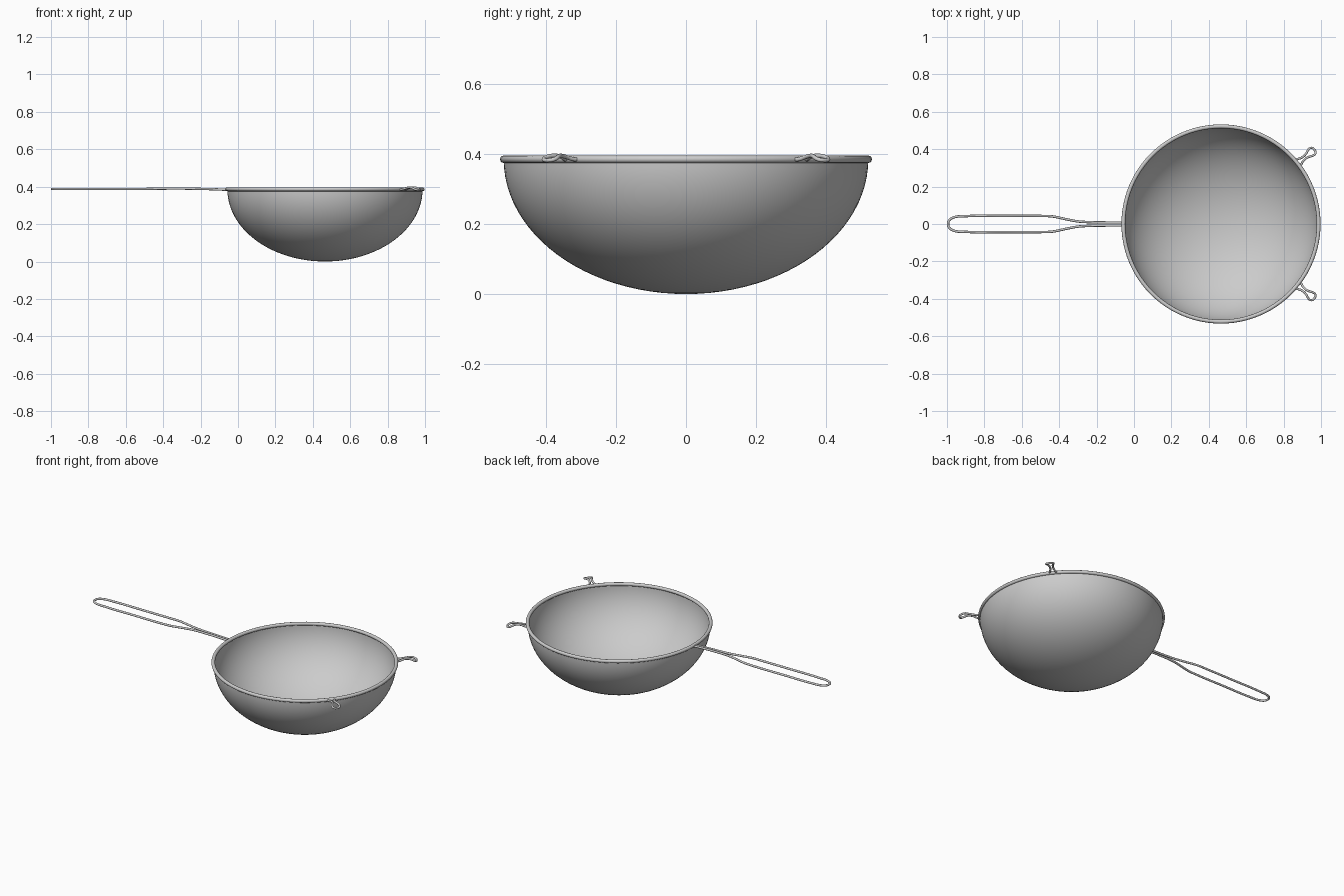
import bpy, bmesh
from math import sin, cos, pi, radians

if "Cube" in bpy.data.objects:
    bpy.data.objects.remove(bpy.data.objects["Cube"])

CX, RIM_Z, RIM_R = 0.465, 0.386, 0.522


def finish(bm, name):
    bmesh.ops.recalc_face_normals(bm, faces=bm.faces)
    me = bpy.data.meshes.new(name)
    bm.to_mesh(me)
    bm.free()
    ob = bpy.data.objects.new(name, me)
    bpy.context.collection.objects.link(ob)
    for p in me.polygons:
        p.use_smooth = True
    return ob


def wire(name, pts, radius, cyclic=False):
    """Smooth round wire through the given points, converted to mesh."""
    cu = bpy.data.curves.new(name, 'CURVE')
    cu.dimensions = '3D'
    cu.bevel_depth = radius
    cu.bevel_resolution = 3
    cu.resolution_u = 6
    cu.use_fill_caps = True
    sp = cu.splines.new('BEZIER')
    sp.bezier_points.add(len(pts) - 1)
    for bp, p in zip(sp.bezier_points, pts):
        bp.co = p
        bp.handle_left_type = bp.handle_right_type = 'AUTO'
    sp.use_cyclic_u = cyclic
    ob = bpy.data.objects.new(name, cu)
    bpy.context.collection.objects.link(ob)
    bpy.ops.object.select_all(action='DESELECT')
    ob.select_set(True)
    bpy.context.view_layer.objects.active = ob
    bpy.ops.object.convert(target='MESH')
    ob = bpy.context.object
    bpy.ops.object.shade_smooth_by_angle(angle=radians(50))
    return ob


# mesh bowl: half-ellipse profile spun round the bowl axis
bm = bmesh.new()
N, SEG = 24, 96
prof = [bm.verts.new((CX + RIM_R * sin(i / N * pi / 2), 0,
                      RIM_Z * (1 - cos(i / N * pi / 2)))) for i in range(N + 1)]
edges = [bm.edges.new(prof[i:i + 2]) for i in range(N)]
bmesh.ops.spin(bm, geom=prof + edges, cent=(CX, 0, 0), axis=(0, 0, 1),
               angle=2 * pi, steps=SEG)
bmesh.ops.remove_doubles(bm, verts=bm.verts, dist=1e-4)
finish(bm, "bowl")

# rolled rim
bpy.ops.mesh.primitive_torus_add(location=(CX, 0, RIM_Z), major_radius=RIM_R,
                                 minor_radius=0.0105, major_segments=96,
                                 minor_segments=12)
bpy.context.object.name = "rim"
bpy.ops.object.shade_smooth_by_angle(angle=radians(60))

# long wire handle: half outline mirrored in y
half = [(-0.055, 0.008, 0.383), (-0.12, 0.008, 0.386), (-0.24, 0.010, 0.389),
        (-0.30, 0.014, 0.390), (-0.36, 0.025, 0.390), (-0.44, 0.041, 0.389),
        (-0.50, 0.043, 0.388), (-0.70, 0.043, 0.388), (-0.90, 0.042, 0.388),
        (-0.965, 0.035, 0.388), (-0.988, 0.020, 0.388)]
tip = [(-0.994, 0, 0.388)]
wire("handle", half + tip + [(x, -y, z) for x, y, z in reversed(half)], 0.0065)

# two rest hooks: (radial distance, half width, height), bent over the edge
hook = [(0.522, 0.022, 0.386), (0.538, 0.016, 0.386), (0.560, 0.009, 0.392),
        (0.585, 0.010, 0.396), (0.610, 0.019, 0.394), (0.625, 0.021, 0.388),
        (0.635, 0.014, 0.384)]
for side, name in ((1, "hook_back"), (-1, "hook_front")):
    a = radians(38.5) * side
    loop = hook + [(0.638, 0, 0.383)] + [(r, -w, z) for r, w, z in reversed(hook)]
    wire(name, [(CX + r * cos(a) - w * sin(a), r * sin(a) + w * cos(a), z)
                for r, w, z in loop], 0.006)
